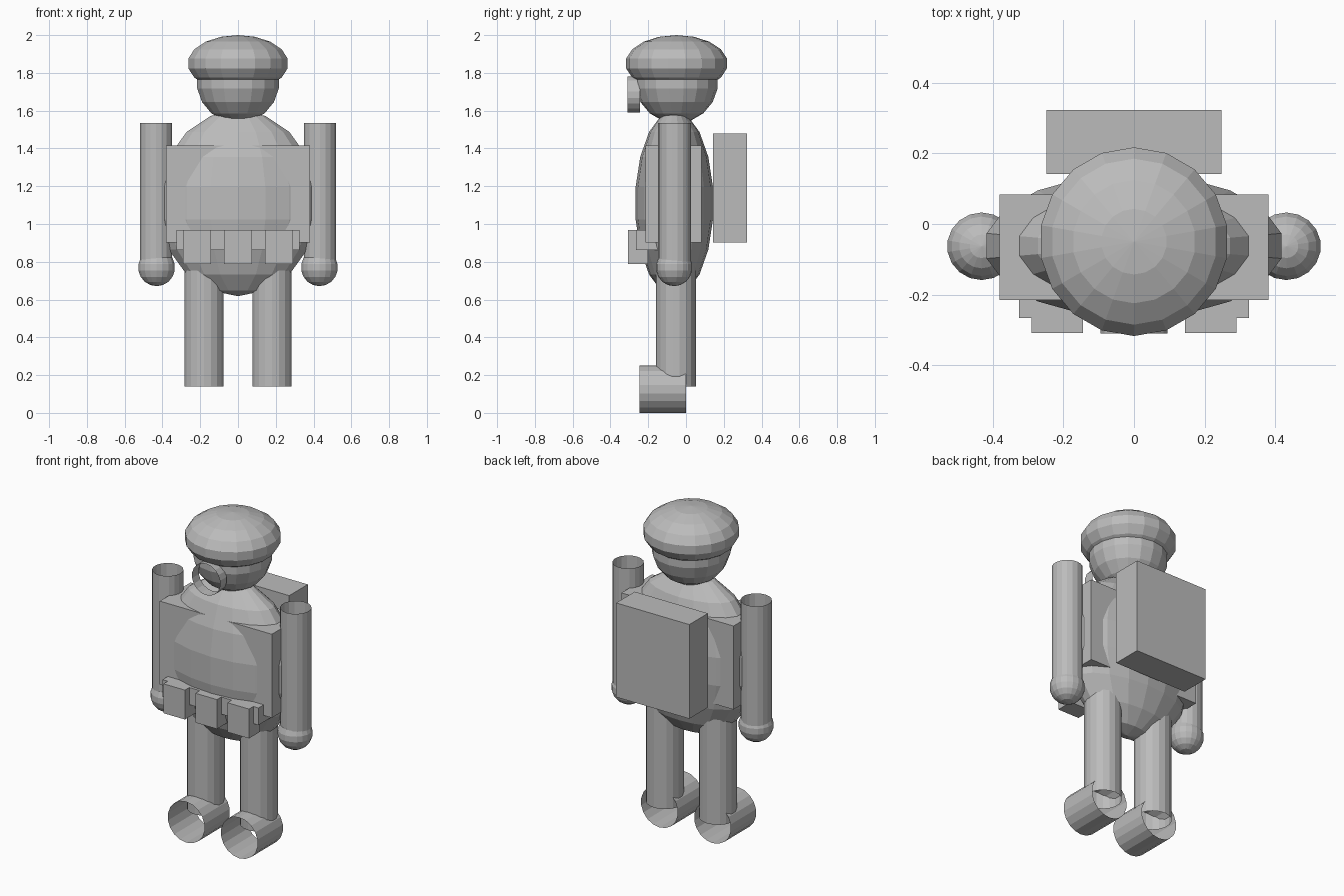
import bpy, bmesh, math
from mathutils import Matrix, Vector

cube = bpy.data.objects.get("Cube")
if cube:
    bpy.data.objects.remove(cube, do_unlink=True)

# One flat grey for the whole figure
grey = bpy.data.materials.new("plain grey")
grey.use_nodes = True
colour = (0.5, 0.5, 0.5, 1)
grey.diffuse_color = colour
grey.node_tree.nodes["Principled BSDF"].inputs["Base Color"].default_value = colour

SIDES, RINGS = 18, 9


def finish(name, bm):
    mesh = bpy.data.meshes.new(name)
    bm.to_mesh(mesh)
    bm.free()
    mesh.materials.append(grey)
    obj = bpy.data.objects.new(name, mesh)
    bpy.context.collection.objects.link(obj)
    return obj


def ball(name, centre, radii):
    bm = bmesh.new()
    matrix = Matrix.Translation(centre) @ Matrix.Diagonal((*radii, 1))
    bmesh.ops.create_uvsphere(bm, u_segments=SIDES, v_segments=RINGS, radius=1, matrix=matrix)
    return finish(name, bm)


def box(name, low, high):
    low, high = Vector(low), Vector(high)
    bm = bmesh.new()
    matrix = Matrix.Translation((low + high) / 2) @ Matrix.Diagonal((*(high - low), 1))
    bmesh.ops.create_cube(bm, size=1, matrix=matrix)
    return finish(name, bm)


def tube(name, centre, radius, length, along_y=False):
    """Open-ended tube, upright or lying front to back."""
    bm = bmesh.new()
    matrix = Matrix.Translation(centre)
    if along_y:
        matrix = matrix @ Matrix.Rotation(math.pi / 2, 4, "X")
    bmesh.ops.create_cone(bm, cap_ends=False, segments=SIDES, radius1=radius,
                          radius2=radius, depth=length, matrix=matrix)
    return finish(name, bm)


# Head, rounded helmet and face mask
ball("head", (0, -0.05, 1.757), (0.223, 0.221, 0.223))
ball("helmet", (0, -0.05, 1.85), (0.271, 0.271, 0.15))
tube("face_mask", (0, -0.277, 1.685), 0.096, 0.065, along_y=True)

# Body and kit
ball("torso", (0, -0.062, 1.11), (0.43, 0.208, 0.492))
box("vest", (-0.38, -0.215, 0.903), (0.38, 0.083, 1.415))
box("backpack", (-0.248, 0.142, 0.903), (0.248, 0.322, 1.48))
box("belt", (-0.325, -0.266, 0.863), (0.325, -0.11, 0.968))
for name, x in (("right", -0.217), ("middle", 0), ("left", 0.217)):
    box(name + "_pouch", (x - 0.073, -0.308, 0.788), (x + 0.073, -0.2, 0.968))

# Limbs on both sides
for side, s in (("right", -1), ("left", 1)):
    tube(side + "_arm", (s * 0.434, -0.06, 1.155), 0.087, 0.76)
    ball(side + "_hand", (s * 0.431, -0.063, 0.77), (0.099, 0.097, 0.099))
    tube(side + "_leg", (s * 0.18, -0.054, 0.49), 0.106, 0.7)
    tube(side + "_boot", (s * 0.18, -0.122, 0.125), 0.125, 0.246, along_y=True)
